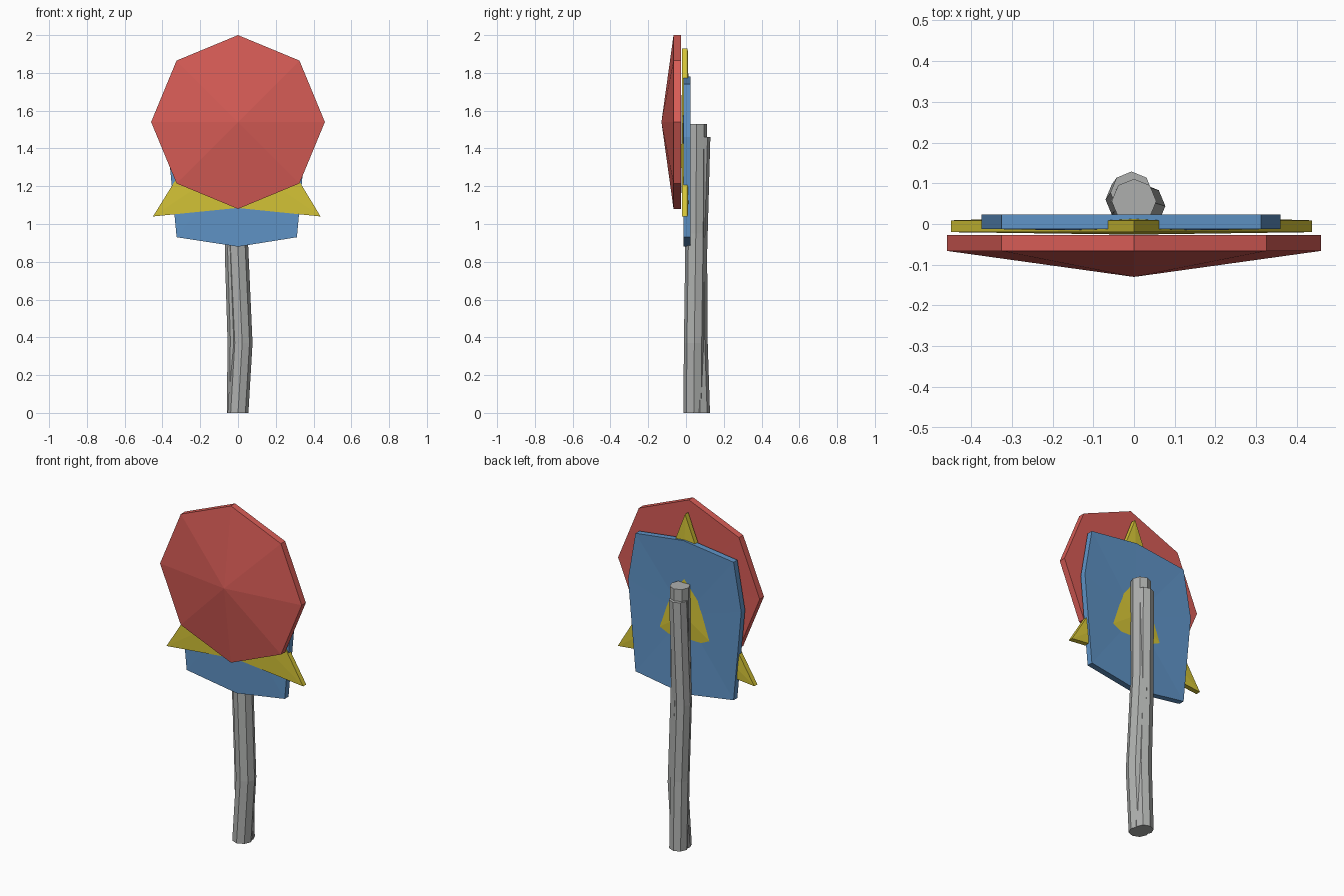
import bpy, bmesh, math

if "Cube" in bpy.data.objects:
    bpy.data.objects.remove(bpy.data.objects["Cube"])


def material(name, rgb):
    m = bpy.data.materials.new(name)
    m.diffuse_color = (*rgb, 1)
    m.use_nodes = True
    m.node_tree.nodes["Principled BSDF"].inputs["Base Color"].default_value = m.diffuse_color
    return m


red = material("red_paint", (0.68, 0.107, 0.093))
yellow = material("yellow_paint", (0.66, 0.55, 0.037))
blue = material("blue_paint", (0.114, 0.292, 0.565))
grey = material("grey_wood", (0.42, 0.43, 0.42))


def finish(name, bm, mat):
    bmesh.ops.recalc_face_normals(bm, faces=bm.faces)
    mesh = bpy.data.meshes.new(name)
    bm.to_mesh(mesh)
    bm.free()
    mesh.materials.append(mat)
    obj = bpy.data.objects.new(name, mesh)
    bpy.context.collection.objects.link(obj)


def plate(name, outline, centre, front, back, front_tip, back_tip, mat):
    """Upright plate whose front and back are shallow fans around a centre."""
    bm = bmesh.new()
    f = [bm.verts.new((x, front, z)) for x, z in outline]
    b = [bm.verts.new((x, back, z)) for x, z in outline]
    ft = bm.verts.new((centre[0], front_tip, centre[1]))
    bt = bm.verts.new((centre[0], back_tip, centre[1]))
    n = len(outline)
    for i in range(n):
        j = (i + 1) % n
        bm.faces.new((f[i], f[j], ft))
        bm.faces.new((b[j], b[i], bt))
        bm.faces.new((f[j], f[i], b[i], b[j]))
    finish(name, bm, mat)


def stick(name, path, radius, mat, sides=8):
    """Bent pole made of stacked rings."""
    bm = bmesh.new()
    rings = []
    for x, y, z in path:
        rings.append([bm.verts.new((x + radius * math.cos(2 * math.pi * k / sides),
                                    y + radius * math.sin(2 * math.pi * k / sides), z))
                      for k in range(sides)])
    for lo, hi in zip(rings, rings[1:]):
        for k in range(sides):
            m = (k + 1) % sides
            bm.faces.new((lo[k], lo[m], hi[m], hi[k]))
    bm.faces.new(rings[0])
    bm.faces.new(rings[-1])
    finish(name, bm, mat)


# red octagon sign, point up, pushed out to a shallow cone
octagon = [(0.46 * math.sin(i * math.pi / 4), 1.54 + 0.46 * math.cos(i * math.pi / 4))
           for i in range(8)]
plate("octagon_sign", octagon, (0, 1.54), -0.066, -0.027, -0.13, -0.029, red)

# yellow triangle sign with slightly pinched sides, bulging through the blue one
triangle = [(0, 1.93), (0.18, 1.465), (0.437, 1.04),
            (-0.003, 1.085), (-0.45, 1.04), (-0.187, 1.465)]
plate("triangle_sign", triangle, (0, 1.34), -0.02, 0.009, -0.026, 0.022, yellow)

# blue rectangular sign with bowed edges and a dished back
rectangle = [(-0.325, 1.74), (0, 1.78), (0.312, 1.74), (0.36, 1.46),
             (0.312, 0.93), (0, 0.88), (-0.325, 0.93), (-0.375, 1.46)]
plate("rectangle_sign", rectangle, (0, 1.34), -0.012, 0.023, -0.018, 0.012, blue)

# two crooked poles tied together
stick("front_pole", [(0, 0.041, 0), (0.022, 0.044, 0.37), (-0.004, 0.052, 0.95),
                     (0, 0.056, 1.53)], 0.055, grey)
stick("back_pole", [(-0.006, 0.075, 0), (-0.004, 0.062, 0.4), (-0.018, 0.06, 0.85),
                    (-0.006, 0.077, 1.46)], 0.052, grey)
